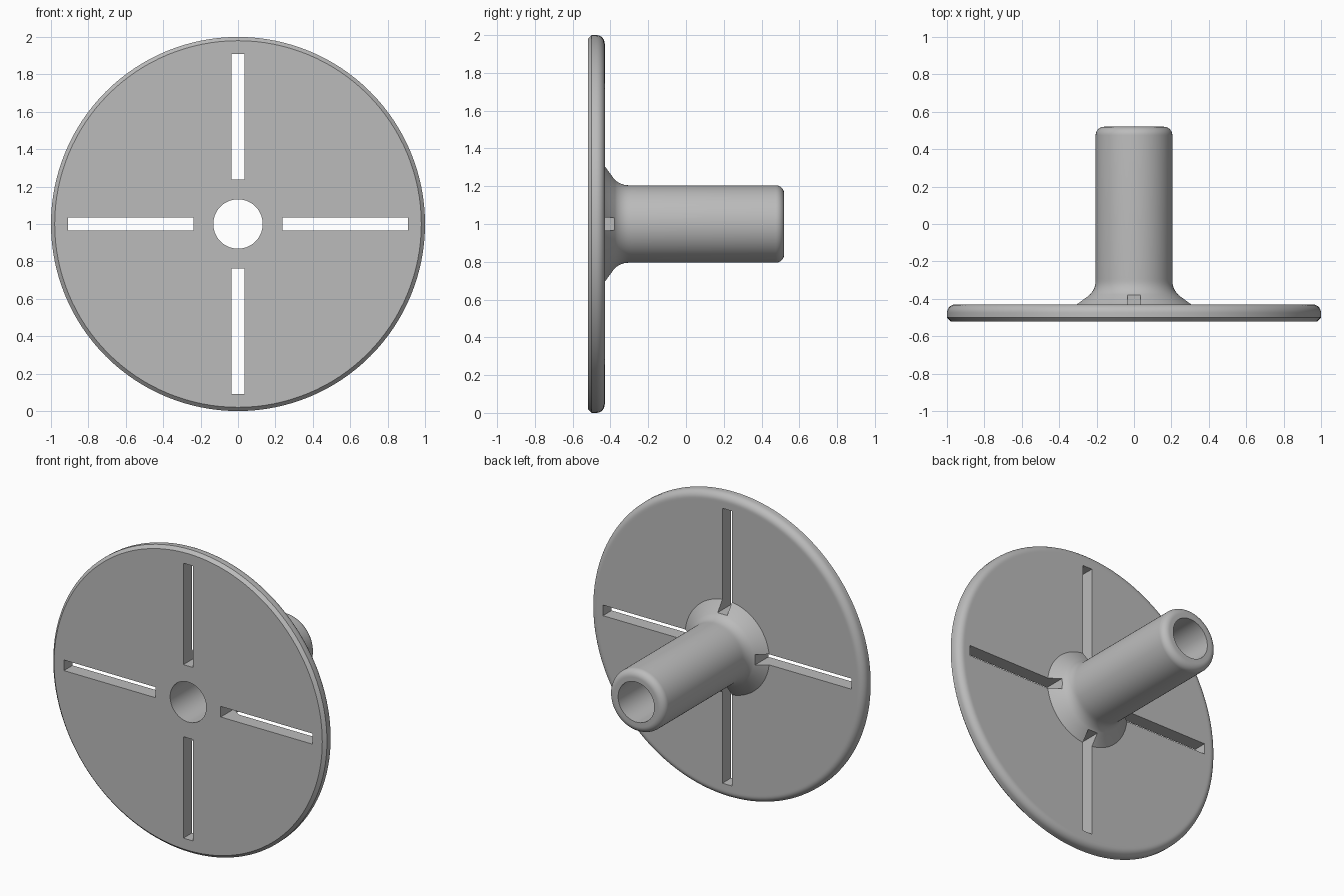
import bpy, bmesh
from math import pi, sin, cos, radians
from mathutils import Vector, Matrix

if "Cube" in bpy.data.objects:
    bpy.data.objects.remove(bpy.data.objects["Cube"], do_unlink=True)

CENTRE = Vector((0, 0, 1))
BACK, FRONT, FACE = 0.52, -0.52, -0.43   # tube end, disc front, disc rear
BORE, TUBE, RIM = 0.132, 0.205, 1.0

grey = bpy.data.materials.new("plain_grey")
grey.use_nodes = True
colour = (0.5, 0.5, 0.5, 1)
grey.diffuse_color = colour
grey.node_tree.nodes["Principled BSDF"].inputs["Base Color"].default_value = colour


def arc(r, y, radius, start, end, steps=8):
    """Points of a rounded corner in the (radius, y) plane."""
    angles = [radians(start + (end - start) * i / steps) for i in range(steps + 1)]
    return [(r + radius * cos(a), y + radius * sin(a)) for a in angles]


# Closed lathe profile: disc, flared collar and hollow shaft
profile = [(BORE, FRONT), (RIM - 0.02, FRONT), (RIM, FRONT + 0.02)]
profile += arc(RIM - 0.045, FACE - 0.045, 0.045, 0, 90)
profile += [(RIM - 0.055, FACE), (0.32, FACE), (0.308, FACE)]
profile += arc(TUBE + 0.1, -0.305, 0.1, 225, 180, 6)
profile += [(TUBE, -0.29)]
profile += arc(TUBE - 0.045, BACK - 0.045, 0.045, 0, 90)
profile += [(BORE, BACK)]

bm = bmesh.new()
verts = [bm.verts.new(CENTRE + Vector((r, y, 0))) for r, y in profile]
edges = [bm.edges.new((v, verts[(i + 1) % len(verts)])) for i, v in enumerate(verts)]
bmesh.ops.spin(bm, geom=verts + edges, cent=CENTRE, axis=(0, 1, 0),
               angle=2 * pi, steps=128, use_merge=True)
bmesh.ops.remove_doubles(bm, verts=bm.verts, dist=0.00001)
bmesh.ops.recalc_face_normals(bm, faces=bm.faces)
mesh = bpy.data.meshes.new("flanged_shaft")
bm.to_mesh(mesh)
bm.free()
mesh.materials.append(grey)
flange = bpy.data.objects.new("flanged_shaft", mesh)
bpy.context.collection.objects.link(flange)

# Four radial slots, cut through the disc and into the collar
bm = bmesh.new()
for i in range(4):
    box = (Matrix.Translation(CENTRE) @ Matrix.Rotation(i * pi / 2, 4, 'Y')
           @ Matrix.Translation((0.573, -0.45, 0))
           @ Matrix.Diagonal((0.67, 0.4, 0.07, 1)))
    bmesh.ops.create_cube(bm, size=1, matrix=box)
cut_mesh = bpy.data.meshes.new("slot_cutter")
bm.to_mesh(cut_mesh)
bm.free()
cut_mesh.materials.append(grey)
cutter = bpy.data.objects.new("slot_cutter", cut_mesh)
bpy.context.collection.objects.link(cutter)
cutter.hide_render = True

slots = flange.modifiers.new("slots", 'BOOLEAN')
slots.operation, slots.solver, slots.object = 'DIFFERENCE', 'EXACT', cutter

# Apply the cut, drop the cutter and smooth the round surfaces
bpy.ops.object.select_all(action='DESELECT')
flange.select_set(True)
bpy.context.view_layer.objects.active = flange
bpy.ops.object.modifier_apply(modifier=slots.name)
bpy.data.objects.remove(cutter, do_unlink=True)
bpy.ops.object.shade_smooth_by_angle(angle=radians(35))
